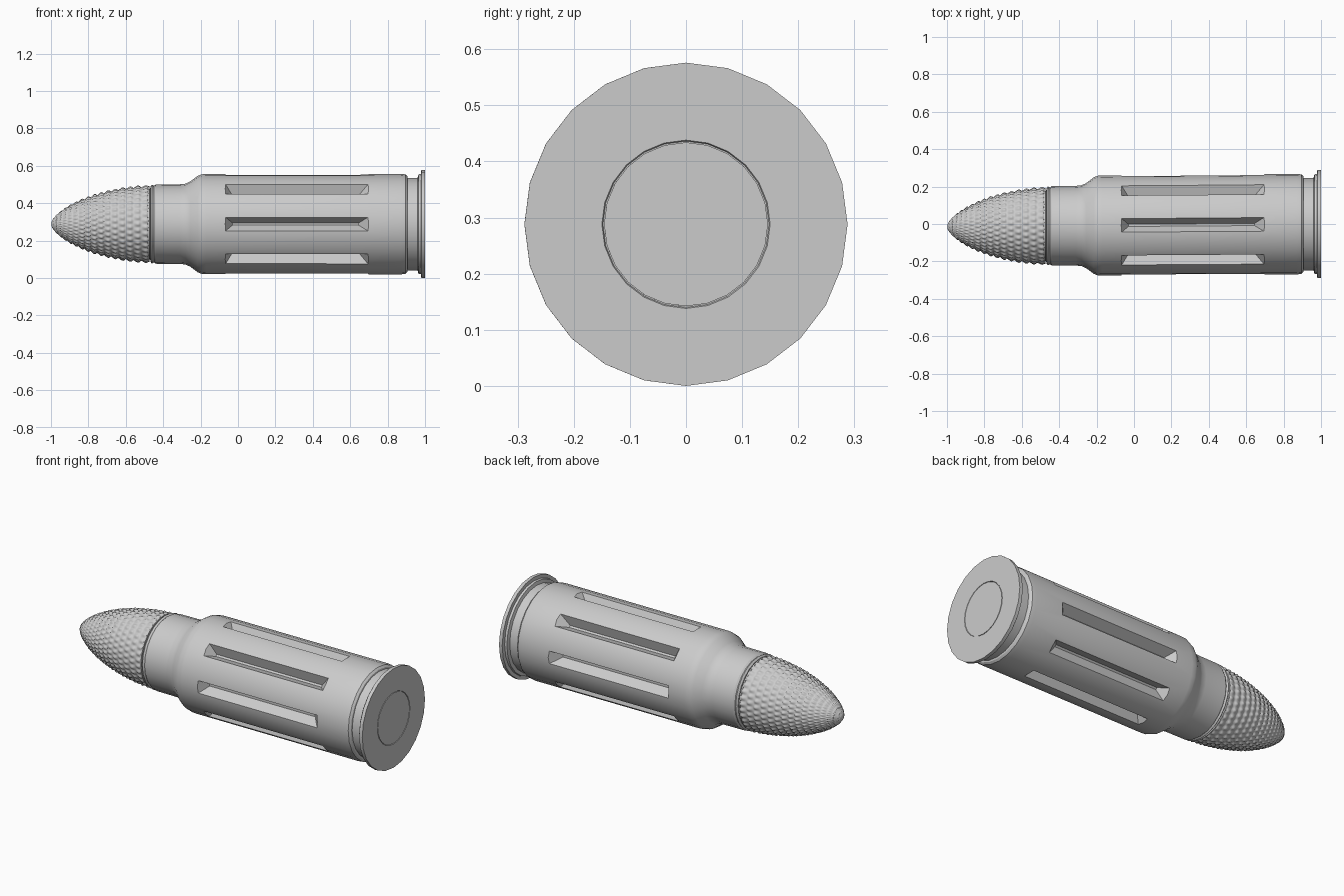
import bpy, bmesh, math

cube = bpy.data.objects.get("Cube")
if cube:
    bpy.data.objects.remove(cube, do_unlink=True)

AXIS_Z = 0.288
SKEW = 0.007   # slight sideways drift of the axis towards the tip

grey = bpy.data.materials.new("plain grey")
grey.use_nodes = True
colour = (0.6, 0.6, 0.6, 1)
grey.diffuse_color = colour
grey.node_tree.nodes["Principled BSDF"].inputs["Base Color"].default_value = colour


def place(x, r, a, side=0.0):
    """Point at radius r and angle a round the long axis, shifted sideways."""
    y = r * math.cos(a) - side * math.sin(a)
    z = r * math.sin(a) + side * math.cos(a)
    return (x, y + SKEW * (x - 1), z + AXIS_Z)


def finish(bm, name):
    bmesh.ops.recalc_face_normals(bm, faces=bm.faces)
    mesh = bpy.data.meshes.new(name)
    bm.to_mesh(mesh)
    bm.free()
    mesh.materials.append(grey)
    obj = bpy.data.objects.new(name, mesh)
    bpy.context.collection.objects.link(obj)
    return obj


def smooth(obj, angle):
    bpy.ops.object.select_all(action="DESELECT")
    obj.select_set(True)
    bpy.context.view_layer.objects.active = obj
    bpy.ops.object.shade_smooth_by_angle(angle=math.radians(angle))


def lathe(name, rings, sides, bump=None):
    """Closed turned solid from (x, radius) rings, capped at both ends."""
    bm = bmesh.new()
    loops = []
    for i, (x, r) in enumerate(rings):
        loop = []
        for k in range(sides):
            a = math.tau * k / sides
            loop.append(bm.verts.new(place(x, r + (bump(i, a) if bump else 0), a)))
        loops.append(loop)
    for one, two in zip(loops, loops[1:]):
        for k in range(sides):
            n = (k + 1) % sides
            bm.faces.new((one[k], one[n], two[n], two[k]))
    bm.faces.new(loops[0])
    bm.faces.new(loops[-1])
    return finish(bm, name)


# Case: neck, shoulder, body and rim
case = lathe("case", [
    (-0.47, 0.185), (-0.468, 0.202), (-0.46, 0.211), (-0.45, 0.205), (-0.44, 0.212),
    (-0.31, 0.213), (-0.28, 0.216), (-0.255, 0.228), (-0.215, 0.258), (-0.195, 0.266),
    (-0.17, 0.268), (0.3, 0.268), (0.87, 0.269), (0.895, 0.266), (0.905, 0.256),
    (0.907, 0.247), (0.96, 0.247), (0.965, 0.266), (0.978, 0.268),
    (0.98, 0.288), (1.0, 0.288), (1.0, 0.15), (0.996, 0.148)], 24)

# Eight tapered slots round the body
bm = bmesh.new()
for i in range(8):
    a = math.tau * i / 8
    levels = []
    for r, half, x0, x1 in ((0.30, 0.057, -0.09, 0.728), (0.21, 0.006, -0.03, 0.645)):
        levels.append([bm.verts.new(place(x, r, a, s)) for x, s in
                       ((x0, -half), (x1, -half), (x1, half), (x0, half))])
    top, low = levels
    bm.faces.new(top)
    bm.faces.new(low)
    for k in range(4):
        n = (k + 1) % 4
        bm.faces.new((top[k], top[n], low[n], low[k]))
cutter = finish(bm, "slot_cutter")
cutter.hide_render = True

cut = case.modifiers.new("slots", "BOOLEAN")
cut.operation = "DIFFERENCE"
cut.solver = "EXACT"
cut.object = cutter
bpy.context.view_layer.objects.active = case
bpy.ops.object.modifier_apply(modifier="slots")
bpy.data.objects.remove(cutter, do_unlink=True)
smooth(case, 28)

# Primer disc in the base
smooth(lathe("primer", [(0.98, 0.146), (1.0, 0.146)], 24), 28)

# Nose covered in staggered scales
ROWS, STEPS, COLUMNS = 16, 6, 36
total = ROWS * STEPS
nose_rings = []
for i in range(total + 1):
    t = 0.02 + 0.98 * i / total
    x = -1 + 0.525 * t ** 1.35
    u = (x + 1) / 0.525
    nose_rings.append((x, 0.2 * (1 - (1 - u) ** 1.75) ** 0.62))


def scale_height(i, a):
    row, step = divmod(i, STEPS)
    f = step / STEPS
    wave = 0.5 + 0.5 * math.cos(COLUMNS * a + math.pi * row)
    size = min(1, nose_rings[i][1] / 0.15)
    return 0.011 * size * math.sin(math.pi * f ** 1.4) * (0.25 + 0.75 * wave) - 0.002 * size


nose = lathe("scaled_nose", nose_rings, COLUMNS * 6, scale_height)
smooth(nose, 60)

# Thin collar between nose and neck
smooth(lathe("nose_collar", [(-0.485, 0.19), (-0.482, 0.203), (-0.474, 0.203),
                             (-0.472, 0.188), (-0.46, 0.188)], 48), 28)
